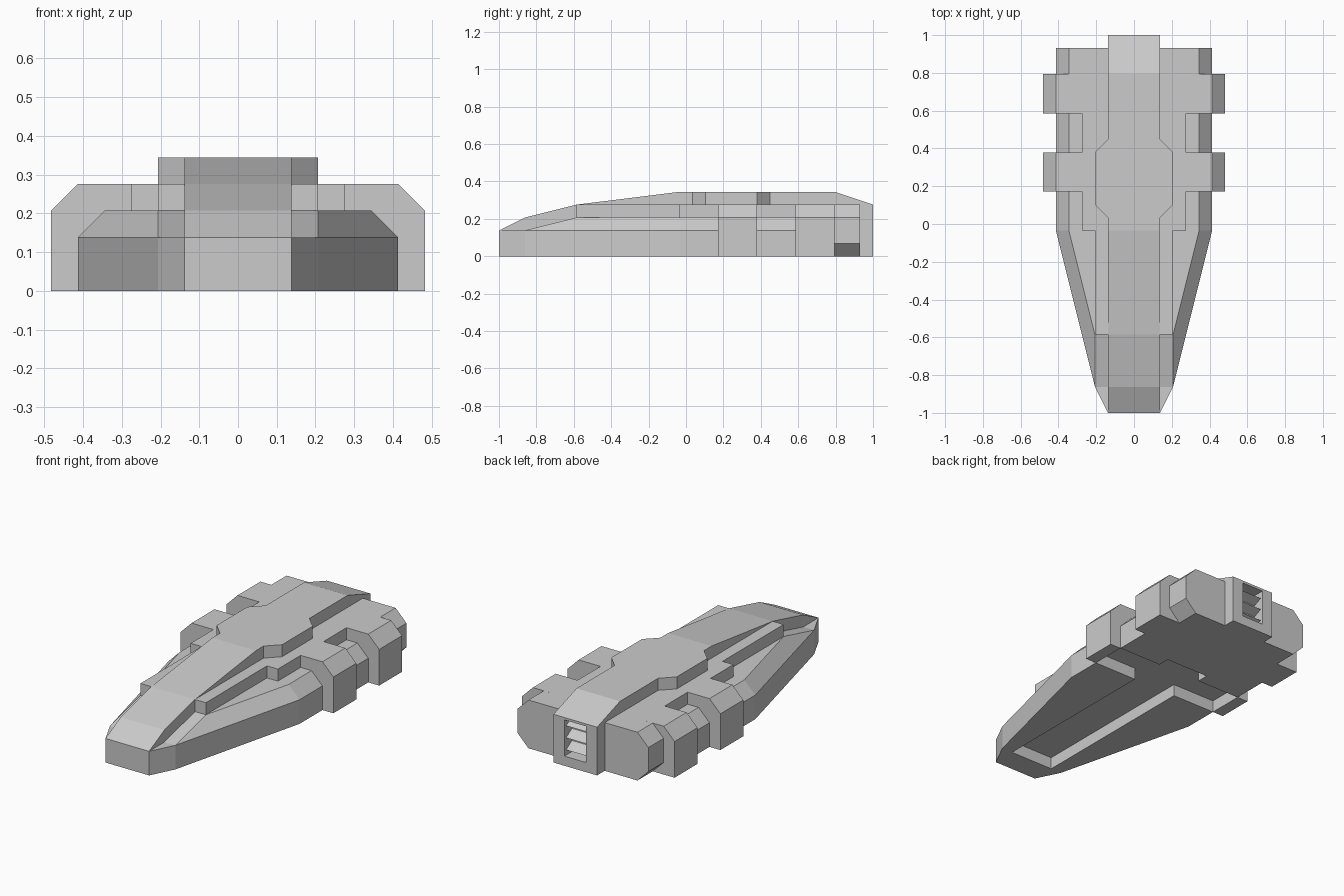
import bpy, bmesh

if "Cube" in bpy.data.objects:
    bpy.data.objects.remove(bpy.data.objects["Cube"])

U = 2 / 29  # the model sits on a regular module of this size


def make(name, rings):
    """Skin a list of matching closed rings and cap both ends."""
    bm = bmesh.new()
    rows = [[bm.verts.new(p) for p in r] for r in rings]
    n = len(rows[0])
    for a, b in zip(rows, rows[1:]):
        for i in range(n):
            j = (i + 1) % n
            bm.faces.new((a[i], a[j], b[j], b[i]))
    bm.faces.new(rows[0])
    bm.faces.new(rows[-1])
    bmesh.ops.remove_doubles(bm, verts=bm.verts, dist=1e-5)
    bmesh.ops.recalc_face_normals(bm, faces=bm.faces)
    me = bpy.data.meshes.new(name)
    bm.to_mesh(me)
    bm.free()
    ob = bpy.data.objects.new(name, me)
    bpy.context.collection.objects.link(ob)
    return ob


def prism(name, pts, axis, lo, hi):
    """Extrude a 2D profile along one axis."""
    def put(p, t):
        c = list(p)
        c.insert("xyz".index(axis), t)
        return c
    return make(name, [[put(p, t) for p in pts] for t in (lo, hi)])


def sym(half):
    """Complete a right-hand outline with its mirror image."""
    return half + [(-x, v) for x, v in reversed(half)]


def cut(ob, cutter):
    m = ob.modifiers.new("cut", 'BOOLEAN')
    m.operation, m.solver, m.object = 'DIFFERENCE', 'EXACT', cutter
    bpy.context.view_layer.objects.active = ob
    bpy.ops.object.modifier_apply(modifier=m.name)
    bpy.data.objects.remove(cutter)


def mirror(ob):
    m = ob.modifiers.new("mirror", 'MIRROR')
    m.use_mirror_merge = False


# Tapered lower hull: y, outer half width, inner half width, top height
sections = [(-1, 2, 2, 2), (2 * U - 1, 3, 3, 2), (6 * U - 1, 4, 3, 3),
            (10 * U - 1, 5, 4, 3), (14 * U - 1, 6, 5, 3), (26 * U - 1, 6, 5, 3)]
rings = []
for y, out, inn, top in sections:
    half = [(out * U, 0), (out * U, 2 * U), (inn * U, top * U)]
    rings.append([(x, y, z) for x, z in sym(half)])
hull = make("lower_hull", rings)

# Keel recess and cross trench in the underside
cut(hull, prism("keel_cutter", sym([(2 * U, -0.862), (2 * U, 0.172), (0.45, 0.172),
                                    (0.45, 0.379), (2 * U, 0.379), (2 * U, 0.448)]),
                'z', -0.1, U))

# Raised deck beside the spine
prism("upper_deck", sym([(3 * U, -0.586), (3 * U, -0.034), (4 * U, -0.034), (4 * U, 0.793)]),
      'z', 0.17, 4 * U)

# Rear engine housing with chamfered corners
prism("rear_housing", [(x, z) for x, z in sym([(5 * U, 0), (6 * U, U), (6 * U, 3 * U), (5 * U, 4 * U)])],
      'y', 0.793, 0.931)

# Side ribs, two per side
for name, y in (("front_rib", 0.172), ("rear_rib", 0.586)):
    mirror(prism(name, [(0.27, 4 * U), (6 * U, 4 * U), (7 * U, 3 * U), (7 * U, 0),
                        (6 * U, 0), (6 * U, 0.12), (0.27, 0.12)], 'y', y, y + 3 * U))

# Central spine running nose to tail
spine = prism("spine", [(-1, 0.1), (-1, 2 * U), (-0.862, 3 * U), (-0.586, 4 * U), (-0.034, 5 * U),
                        (0.793, 5 * U), (1, 4 * U), (1, 0), (0.8, 0), (0.8, 0.1)],
              'x', -2 * U, 2 * U)
prism("spine_bulge", sym([(2 * U, 0.034), (3 * U, 0.103), (3 * U, 0.379), (2 * U, 0.448)]),
      'z', 0.25, 5 * U)

# Tail vent with three louvres
cut(spine, prism("vent_cutter", [(0.932, 0.055), (1.1, 0.055), (1.1, 0.262), (0.932, 0.262)],
                 'x', -U, U))
for i in range(3):
    z = 0.06 + i * U
    prism("vent_louvre", [(0.93, z), (0.985, z + 0.025), (0.93, z + 0.06)], 'x', -U, U)
